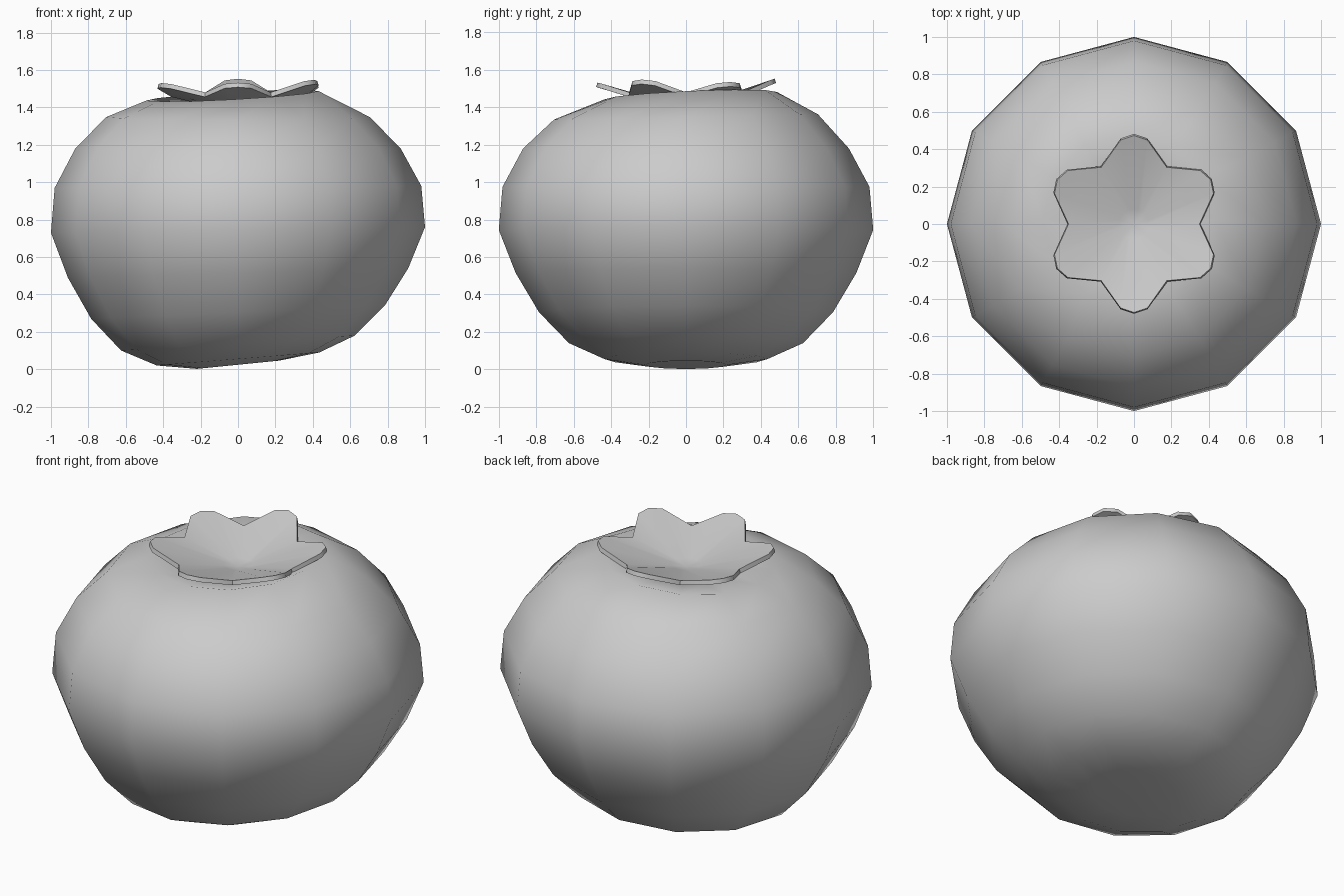
import bpy
from math import sin, cos, pi, radians

if "Cube" in bpy.data.objects:
    bpy.data.objects.remove(bpy.data.objects["Cube"])


def make_object(name, verts, faces):
    mesh = bpy.data.meshes.new(name)
    mesh.from_pydata(verts, [], faces)
    mesh.update()
    ob = bpy.data.objects.new(name, mesh)
    bpy.context.collection.objects.link(ob)
    bpy.ops.object.select_all(action='DESELECT')
    bpy.context.view_layer.objects.active = ob
    ob.select_set(True)
    return ob


def ring_bridge(a, b, n):
    """Quads between ring starts a (inner/lower) and b."""
    return [(a + i, a + (i + 1) % n, b + (i + 1) % n, b + i) for i in range(n)]


# Fruit body: 12-sided rings (radius, height, x tilt, y tilt, x shift, y shift)
N = 12
rings = [
    (0.22, 0.024, 0.10, 0, 0, 0),
    (0.435, 0.055, 0.08, 0, 0, 0),
    (0.625, 0.14, 0.064, 0, 0, 0),
    (0.785, 0.305, 0.045, 0, 0, 0),
    (0.91, 0.515, 0.027, 0, 0, 0),
    (1.00, 0.745, 0.015, 0, 0, 0),
    (0.98, 0.975, 0.005, 0, 0, 0),
    (0.87, 1.18, 0, 0, 0, 0),
    (0.705, 1.348, 0, 0.02, 0, 0),
    (0.46, 1.462, 0.055, 0.043, -0.03, 0.025),
    (0.22, 1.40, 0.05, 0.03, -0.01, 0.01),
]
verts, faces = [], []
for r, z, tx, ty, sx, sy in rings:
    for i in range(N):
        a = 2 * pi * i / N
        x, y = r * cos(a), r * sin(a)
        verts.append((x + sx, y + sy, z + tx * x + ty * y))
for k in range(len(rings) - 1):
    faces += ring_bridge(k * N, (k + 1) * N, N)
bottom, top = len(verts), len(verts) + 1
verts += [(0, 0, 0.04), (0, 0, 1.34)]
last = (len(rings) - 1) * N
for i in range(N):
    j = (i + 1) % N
    faces += [(bottom, j, i), (top, last + i, last + j)]
body = make_object("fruit_body", verts, faces)
bpy.ops.object.shade_smooth()

# Leafy calyx: cupped six-pointed star with blunt tips
tip_z = [1.535, 1.553, 1.53, 1.53, 1.532, 1.548]
outline = []
for p in range(6):
    for d, r, f in ((-30, 0.35, 0), (-9, 0.455, 0.88), (0, 0.473, 1), (9, 0.455, 0.88)):
        a = radians(30 + 60 * p + d)
        outline.append((r * cos(a), r * sin(a), 1.48 + (tip_z[p] - 1.48) * f))
M = len(outline)
verts, faces = [(0, 0, 1.40)], []
for i in range(M):
    a = 2 * pi * i / M
    verts.append((0.08 * cos(a), 0.08 * sin(a), 1.415))
verts += outline
faces += [(0, 1 + i, 1 + (i + 1) % M) for i in range(M)]
faces += [(1 + i, 1 + M + i, 1 + M + (i + 1) % M, 1 + (i + 1) % M) for i in range(M)]
calyx = make_object("calyx", verts, faces)
solid = calyx.modifiers.new("thickness", 'SOLIDIFY')
solid.thickness = 0.025
solid.offset = -1
bpy.ops.object.modifier_apply(modifier=solid.name)
bpy.ops.object.shade_smooth_by_angle(angle=radians(40))
